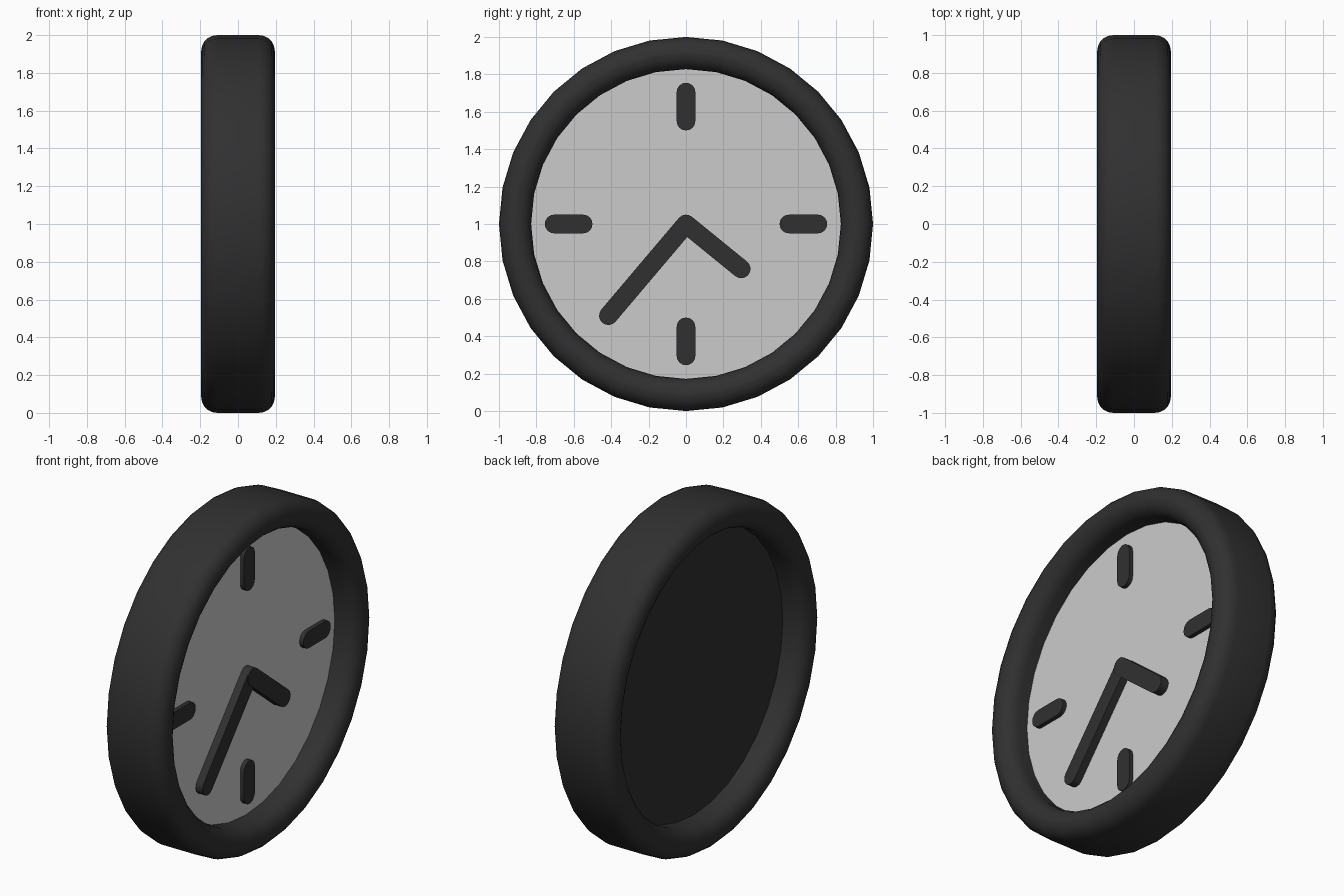
import bpy, bmesh
from math import sin, cos, pi, atan2, hypot

if "Cube" in bpy.data.objects:
    bpy.data.objects.remove(bpy.data.objects["Cube"])

SIDES = 32
FACE_X = 0.05


def material(name, value):
    m = bpy.data.materials.new(name)
    m.diffuse_color = (value, value, value, 1)
    m.use_nodes = True
    m.node_tree.nodes["Principled BSDF"].inputs["Base Color"].default_value = m.diffuse_color
    return m


dark = material("dark_plastic", 0.03)
pale = material("pale_dial", 0.8)


def add_object(name, bm, mats, smooth=False):
    bmesh.ops.recalc_face_normals(bm, faces=bm.faces)
    mesh = bpy.data.meshes.new(name)
    bm.to_mesh(mesh)
    bm.free()
    ob = bpy.data.objects.new(name, mesh)
    bpy.context.collection.objects.link(ob)
    for m in mats:
        mesh.materials.append(m)
    if smooth:
        bpy.ops.object.select_all(action='DESELECT')
        ob.select_set(True)
        bpy.context.view_layer.objects.active = ob
        bpy.ops.object.shade_smooth_by_angle(angle=pi / 6)
    return ob


def prism(outline, x0, x1):
    """Extrude a (y, z) outline along x; returns the bmesh and its front face."""
    bm = bmesh.new()
    back = [bm.verts.new((x0, y, z)) for y, z in outline]
    front = [bm.verts.new((x1, y, z)) for y, z in outline]
    bm.faces.new(back[::-1])
    top = bm.faces.new(front)
    n = len(outline)
    for i in range(n):
        j = (i + 1) % n
        bm.faces.new((back[i], back[j], front[j], front[i]))
    return bm, top


def capsule(name, a, b, radius, top_x, steps=8):
    """Round-ended bar lying on the dial between two (y, z) points."""
    ang = atan2(b[1] - a[1], b[0] - a[0])
    pts = []
    for c, start in ((b, ang - pi / 2), (a, ang + pi / 2)):
        for i in range(steps + 1):
            t = start + pi * i / steps
            pts.append((c[0] + radius * cos(t), c[1] + radius * sin(t)))
    bm, _ = prism(pts, FACE_X - 0.02, top_x)
    add_object(name, bm, [dark], True)


# Rim: rounded rectangular section swept around the x axis
half_w, r_in, r_out, fillet = 0.195, 0.828, 1.0, 0.085
section = []
for k, (cx, cr) in enumerate(((half_w - fillet, r_out - fillet),
                              (-half_w + fillet, r_out - fillet),
                              (-half_w + fillet, r_in + fillet),
                              (half_w - fillet, r_in + fillet))):
    for i in range(6):
        t = (k + i / 5) * pi / 2
        section.append((cx + fillet * cos(t), cr + fillet * sin(t)))
bm = bmesh.new()
rings = [[bm.verts.new((x, r * cos(2 * pi * s / SIDES), 1 + r * sin(2 * pi * s / SIDES)))
          for x, r in section] for s in range(SIDES)]
for s in range(SIDES):
    p, q = rings[s], rings[(s + 1) % SIDES]
    for i in range(len(section)):
        j = (i + 1) % len(section)
        bm.faces.new((p[i], p[j], q[j], q[i]))
add_object("rim", bm, [dark], True)

# Dial plate: pale in front, dark behind
circle = [(0.85 * cos(2 * pi * i / SIDES), 1 + 0.85 * sin(2 * pi * i / SIDES))
          for i in range(SIDES)]
bm, top = prism(circle, -FACE_X, FACE_X)
top.material_index = 1
add_object("dial", bm, [dark, pale])

# Quarter-hour markers
for i, label in enumerate(("right", "top", "left", "bottom")):
    dy, dz = round(cos(i * pi / 2)), round(sin(i * pi / 2))
    capsule("marker_" + label, (0.55 * dy, 1 + 0.55 * dz), (0.705 * dy, 1 + 0.705 * dz),
            0.05, 0.075)

# Hands
capsule("hour_hand", (0, 1), (0.295, 0.76), 0.05, 0.10)
capsule("minute_hand", (0, 1), (-0.415, 0.51), 0.05, 0.095)
